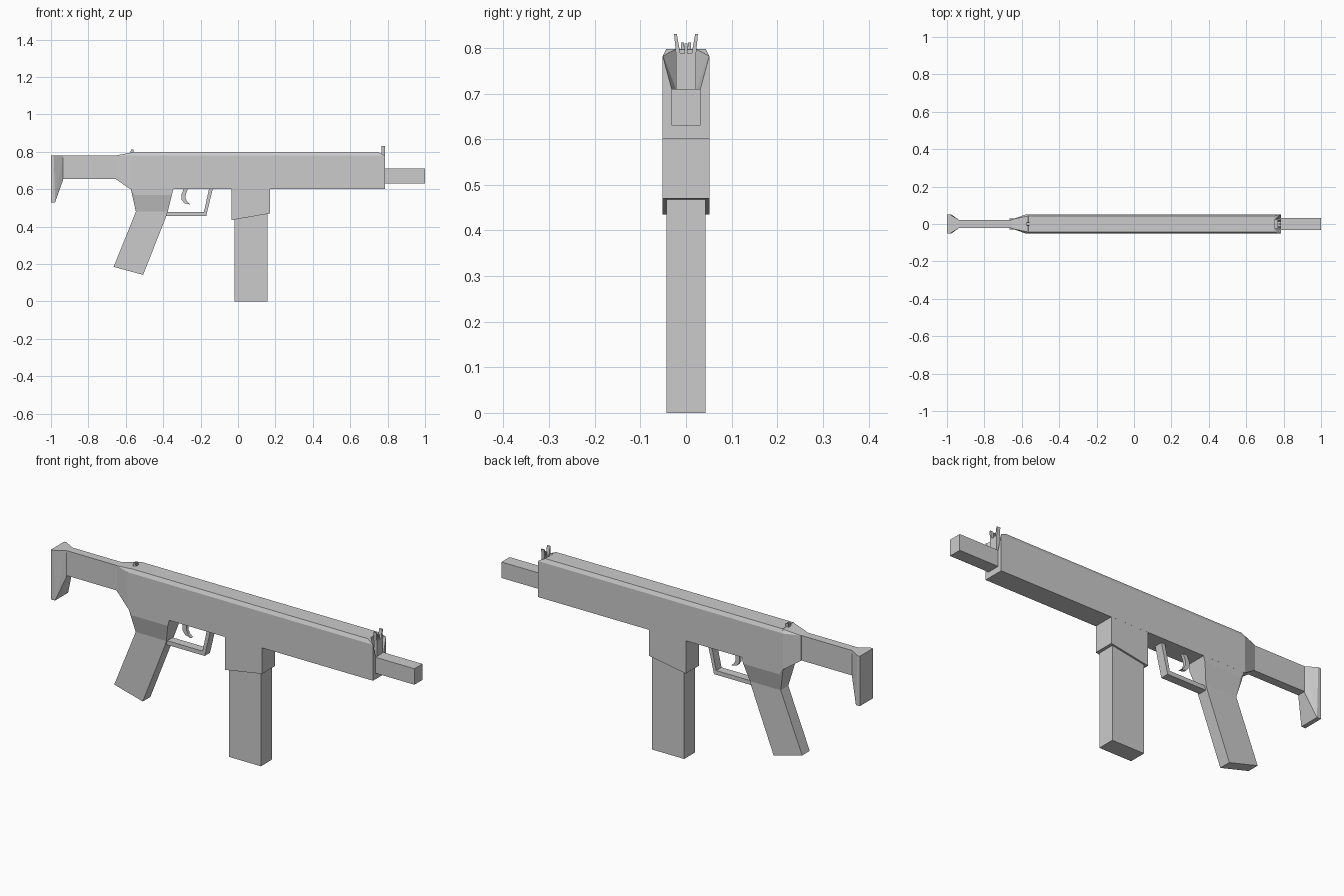
import bpy, bmesh
from math import radians

if "Cube" in bpy.data.objects:
    bpy.data.objects.remove(bpy.data.objects["Cube"])


def finish(bm, name):
    bmesh.ops.dissolve_limit(bm, angle_limit=radians(0.5), verts=bm.verts[:], edges=bm.edges[:])
    bmesh.ops.recalc_face_normals(bm, faces=bm.faces[:])
    me = bpy.data.meshes.new(name)
    bm.to_mesh(me)
    bm.free()
    ob = bpy.data.objects.new(name, me)
    bpy.context.collection.objects.link(ob)
    return ob


def hull(name, points):
    """Convex solid; each (x, half_width, z) point is mirrored across y."""
    bm = bmesh.new()
    for x, y, z in points:
        for s in (-1, 1):
            bm.verts.new((x, s * y, z))
    bmesh.ops.convex_hull(bm, input=bm.verts[:])
    return finish(bm, name)


def prism(name, profile, half, y=0.0):
    """Side profile (x, z) extruded across y."""
    bm = bmesh.new()
    face = bm.faces.new([bm.verts.new((x, y - half, z)) for x, z in profile])
    ext = bmesh.ops.extrude_face_region(bm, geom=[face])
    verts = [v for v in ext["geom"] if isinstance(v, bmesh.types.BMVert)]
    bmesh.ops.translate(bm, verts=verts, vec=(0, 2 * half, 0))
    return finish(bm, name)


def box(name, x0, x1, half, z0, z1, y=0.0):
    return prism(name, [(x0, z0), (x1, z0), (x1, z1), (x0, z1)], half, y)


# Main body with chamfered top and sloped front lip
body = hull("receiver", [
    (-0.575, 0.052, 0.60), (-0.575, 0.052, 0.78), (-0.565, 0.043, 0.798),
    (0.75, 0.043, 0.798), (0.785, 0.052, 0.60), (0.785, 0.052, 0.78)])

# Flared recess in the upper front
cutter = hull("recess_cutter", [
    (0.79, 0.033, 0.71), (0.79, 0.060, 0.81),
    (0.752, 0.022, 0.71), (0.752, 0.022, 0.81)])
cutter.hide_render = True
cutter.hide_viewport = True
cut = body.modifiers.new("recess", 'BOOLEAN')
cut.operation = 'DIFFERENCE'
cut.object = cutter
cut.solver = 'EXACT'

# Rear taper into the stock
hull("rear_taper", [
    (-0.655, 0.024, 0.655), (-0.655, 0.024, 0.78),
    (-0.575, 0.052, 0.60), (-0.575, 0.052, 0.78),
    (-0.59, 0.043, 0.782), (-0.565, 0.043, 0.797), (-0.555, 0.052, 0.60)])

# Stock arm and flared butt
box("stock_arm", -0.95, -0.64, 0.021, 0.655, 0.78)
hull("stock_butt", [
    (-1.0, 0.052, 0.53), (-1.0, 0.052, 0.78), (-0.985, 0.052, 0.78),
    (-0.978, 0.052, 0.53), (-0.935, 0.021, 0.65), (-0.935, 0.021, 0.78)])

# Barrel
box("barrel", 0.75, 1.0, 0.032, 0.63, 0.71)

# Magazine and its housing
prism("magazine_housing", [(-0.035, 0.435), (0.17, 0.47), (0.17, 0.61), (-0.035, 0.61)], 0.0518)
box("magazine", -0.02, 0.157, 0.043, 0.0, 0.50)

# Grip: full-width root, tapered neck, slanted handle
hull("grip_neck", [
    (-0.575, 0.0518, 0.61), (-0.343, 0.0518, 0.61),
    (-0.553, 0.0518, 0.57), (-0.353, 0.0518, 0.57),
    (-0.546, 0.030, 0.48), (-0.376, 0.030, 0.48)])
prism("grip_handle", [
    (-0.546, 0.48), (-0.665, 0.185), (-0.507, 0.142), (-0.383, 0.457), (-0.376, 0.48)], 0.030)

# Trigger guard and trigger
prism("trigger_guard", [
    (-0.385, 0.457), (-0.17, 0.457), (-0.135, 0.602), (-0.155, 0.602),
    (-0.182, 0.478), (-0.38, 0.478)], 0.021)
prism("trigger", [
    (-0.288, 0.605), (-0.303, 0.572), (-0.302, 0.545), (-0.286, 0.525), (-0.255, 0.518),
    (-0.272, 0.534), (-0.281, 0.553), (-0.279, 0.574), (-0.266, 0.605)], 0.008)

# Front sight: block in the recess with two splayed ears
box("front_sight_base", 0.768, 0.785, 0.022, 0.705, 0.788)
for s, side in ((-1, "left"), (1, "right")):
    bm = bmesh.new()
    ring = [bm.verts.new((0.768, s * y, z)) for y, z in
            ((0.012, 0.786), (0.022, 0.786), (0.026, 0.83), (0.020, 0.83))]
    ext = bmesh.ops.extrude_face_region(bm, geom=[bm.faces.new(ring)])
    bmesh.ops.translate(bm, vec=(0.017, 0, 0),
                        verts=[v for v in ext["geom"] if isinstance(v, bmesh.types.BMVert)])
    finish(bm, "front_sight_ear_" + side)
box("front_sight_post", 0.772, 0.782, 0.003, 0.78, 0.81)

# Rear sight notch
box("rear_sight_base", -0.575, -0.558, 0.010, 0.79, 0.803)
for s, side in ((-1, "left"), (1, "right")):
    box("rear_sight_ear_" + side, -0.573, -0.560, 0.003, 0.795, 0.812, s * 0.0075)
